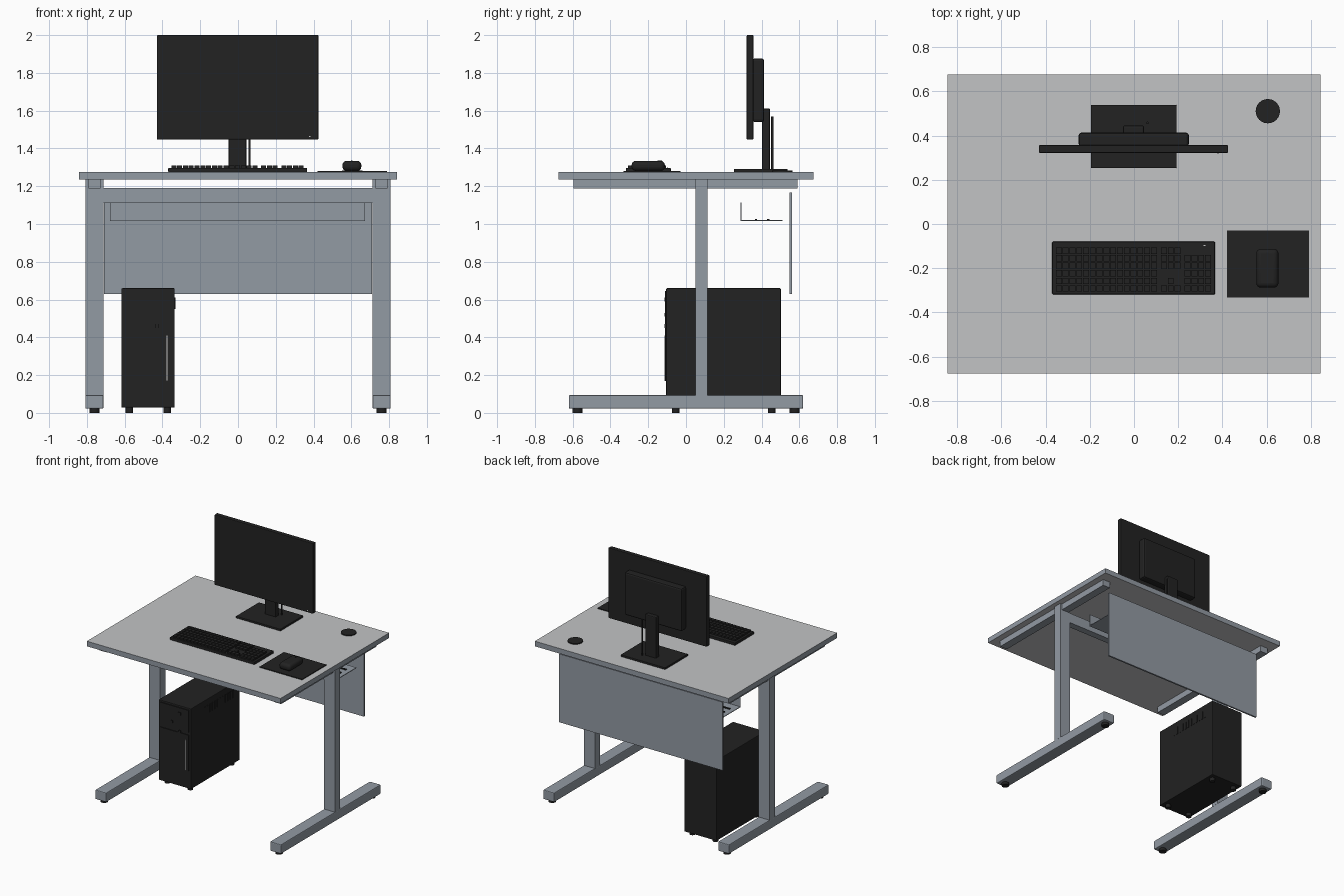
import bpy, bmesh
from mathutils import Matrix, Vector

if "Cube" in bpy.data.objects:
    bpy.data.objects.remove(bpy.data.objects["Cube"])


def material(name, r, g, b):
    m = bpy.data.materials.new(name)
    m.use_nodes = True
    m.diffuse_color = (r, g, b, 1)
    m.node_tree.nodes["Principled BSDF"].inputs["Base Color"].default_value = (r, g, b, 1)
    return m


TOP = material("light grey laminate", 0.54, 0.55, 0.56)
FRAME = material("blue grey metal", 0.29, 0.325, 0.37)
BLACK = material("black plastic", 0.016, 0.016, 0.016)
LIGHT = material("pale indicator", 0.6, 0.6, 0.6)


def finish(name, bm, mat, bevel=0, segments=2):
    mesh = bpy.data.meshes.new(name)
    bm.to_mesh(mesh)
    bm.free()
    mesh.materials.append(mat)
    ob = bpy.data.objects.new(name, mesh)
    bpy.context.collection.objects.link(ob)
    if bevel:
        mod = ob.modifiers.new("rounding", "BEVEL")
        mod.width, mod.segments = bevel, segments
    return ob


def add_box(bm, x, y, z):
    lo, hi = Vector((x[0], y[0], z[0])), Vector((x[1], y[1], z[1]))
    mat = Matrix.Translation((lo + hi) / 2) @ Matrix.Diagonal((*(hi - lo), 1))
    bmesh.ops.create_cube(bm, size=1, matrix=mat)


def box(name, x, y, z, mat, bevel=0, segments=2):
    bm = bmesh.new()
    add_box(bm, x, y, z)
    return finish(name, bm, mat, bevel, segments)


def disc(name, x, y, z, radius, mat, bevel=0):
    bm = bmesh.new()
    place = Matrix.Translation((x, y, (z[0] + z[1]) / 2))
    bmesh.ops.create_cone(bm, cap_ends=True, segments=24, radius1=radius,
                          radius2=radius, depth=z[1] - z[0], matrix=place)
    ob = finish(name, bm, mat)
    smooth(ob)
    return ob


def smooth(ob):
    bpy.ops.object.select_all(action="DESELECT")
    ob.select_set(True)
    bpy.context.view_layer.objects.active = ob
    bpy.ops.object.shade_smooth_by_angle()


# Desktop with coloured edge banding
desktop = box("desktop", (-0.842, 0.842), (-0.675, 0.675), (1.235, 1.275), TOP)
desktop.data.materials.append(FRAME)
for face in desktop.data.polygons:
    if abs(face.normal.z) < 0.5:
        face.material_index = 1
disc("cable_grommet", 0.605, 0.51, (1.27, 1.282), 0.055, BLACK)

# Two T-shaped leg frames
for side, s in (("left", 1), ("right", -1)):
    c = s * 0.76
    box(side + "_column", (c - 0.048, c + 0.048), (0.05, 0.115), (0.09, 1.235), FRAME)
    box(side + "_foot", (c - 0.048, c + 0.048), (-0.62, 0.62), (0.022, 0.095), FRAME, 0.006)
    box(side + "_top_arm", (c - 0.032, c + 0.032), (-0.595, 0.59), (1.187, 1.235), FRAME)
    for end, y in (("front", -0.575), ("back", 0.575)):
        disc(f"{side}_{end}_leveller", c, y, (0, 0.024), 0.027, BLACK)

# Cross beam, rear panel and cable tray
box("cross_beam", (-0.712, 0.712), (0.055, 0.11), (1.11, 1.19), FRAME)
box("modesty_panel", (-0.71, 0.71), (0.548, 0.561), (0.63, 1.167), FRAME)
box("tray_floor", (-0.677, 0.672), (0.29, 0.51), (1.015, 1.02), FRAME)
box("tray_front_wall", (-0.677, 0.672), (0.288, 0.293), (1.015, 1.113), FRAME)
bm = bmesh.new()
for i in range(8):
    x = -0.6 + i * 0.171
    for y in (0.37, 0.435):
        add_box(bm, (x - 0.04, x + 0.04), (y - 0.006, y + 0.006), (1.0195, 1.027))
finish("tray_slots", bm, BLACK)

# Monitor on its stand
box("monitor_panel", (-0.43, 0.426), (0.321, 0.357), (1.447, 2.0), BLACK, 0.005)
box("monitor_rear_housing", (-0.25, 0.248), (0.35, 0.413), (1.54, 1.876), BLACK, 0.012)
box("stand_neck", (-0.05, 0.046), (0.402, 0.445), (1.28, 1.612), BLACK, 0.008)
box("stand_base", (-0.195, 0.192), (0.253, 0.538), (1.275, 1.291), BLACK, 0.003)
disc("monitor_cable", 0.061, 0.457, (1.285, 1.57), 0.006, BLACK)
box("monitor_light", (0.375, 0.384), (0.319, 0.322), (1.46, 1.466), LIGHT)

# Keyboard: case plus three key blocks
box("keyboard_case", (-0.37, 0.366), (-0.318, -0.08), (1.275, 1.297), BLACK, 0.004)
bm = bmesh.new()
for start, stop, columns in ((-0.355, 0.105, 15), (0.12, 0.212, 3), (0.227, 0.35, 4)):
    pitch = (stop - start) / columns
    for row in range(6):
        y = -0.306 + row * 0.034
        for col in range(columns):
            x = start + col * pitch
            # leave the space round the arrow keys and the indicator strip open
            if columns == 3 and (row == 2 or (row == 1 and col != 1)):
                continue
            if columns == 4 and row == 5:
                continue
            add_box(bm, (x + 0.002, x + pitch - 0.002), (y, y + 0.029), (1.296, 1.31))
finish("keyboard_keys", bm, BLACK)
box("keyboard_light", (0.315, 0.323), (-0.1, -0.095), (1.296, 1.299), LIGHT)

# Mouse and pad
box("mouse_pad", (0.42, 0.79), (-0.332, -0.03), (1.275, 1.281), BLACK)
mouse = box("mouse", (0.553, 0.653), (-0.288, -0.112), (1.281, 1.334), BLACK, 0.022, 4)
smooth(mouse)
box("mouse_wheel", (0.599, 0.607), (-0.15, -0.128), (1.325, 1.337), BLACK)

# Computer tower
box("tower_case", (-0.617, -0.335), (-0.105, 0.502), (0.028, 0.66), BLACK, 0.005)
box("tower_lower_front", (-0.6, -0.352), (-0.11, -0.1), (0.17, 0.45), BLACK)
box("tower_upper_front", (-0.6, -0.352), (-0.11, -0.1), (0.47, 0.645), BLACK)
box("tower_front_strip", (-0.378, -0.374), (-0.113, -0.105), (0.17, 0.41), LIGHT)
for name, x, z in (("power_button", -0.43, 0.6), ("port", -0.43, 0.46), ("reset_button", -0.5, 0.52)):
    box("tower_" + name, (x - 0.01, x + 0.01), (-0.115, -0.105), (z - 0.01, z + 0.01), BLACK)
for x in (-0.575, -0.375):
    for y in (-0.055, 0.455):
        disc("tower_foot", x, y, (0, 0.03), 0.02, BLACK)

# Side vents
bm = bmesh.new()
for i in range(12):
    y = 0.06 + i * 0.032
    add_box(bm, (-0.336, -0.332), (y, y + 0.014), (0.55, 0.61))
finish("tower_side_vents", bm, BLACK)
